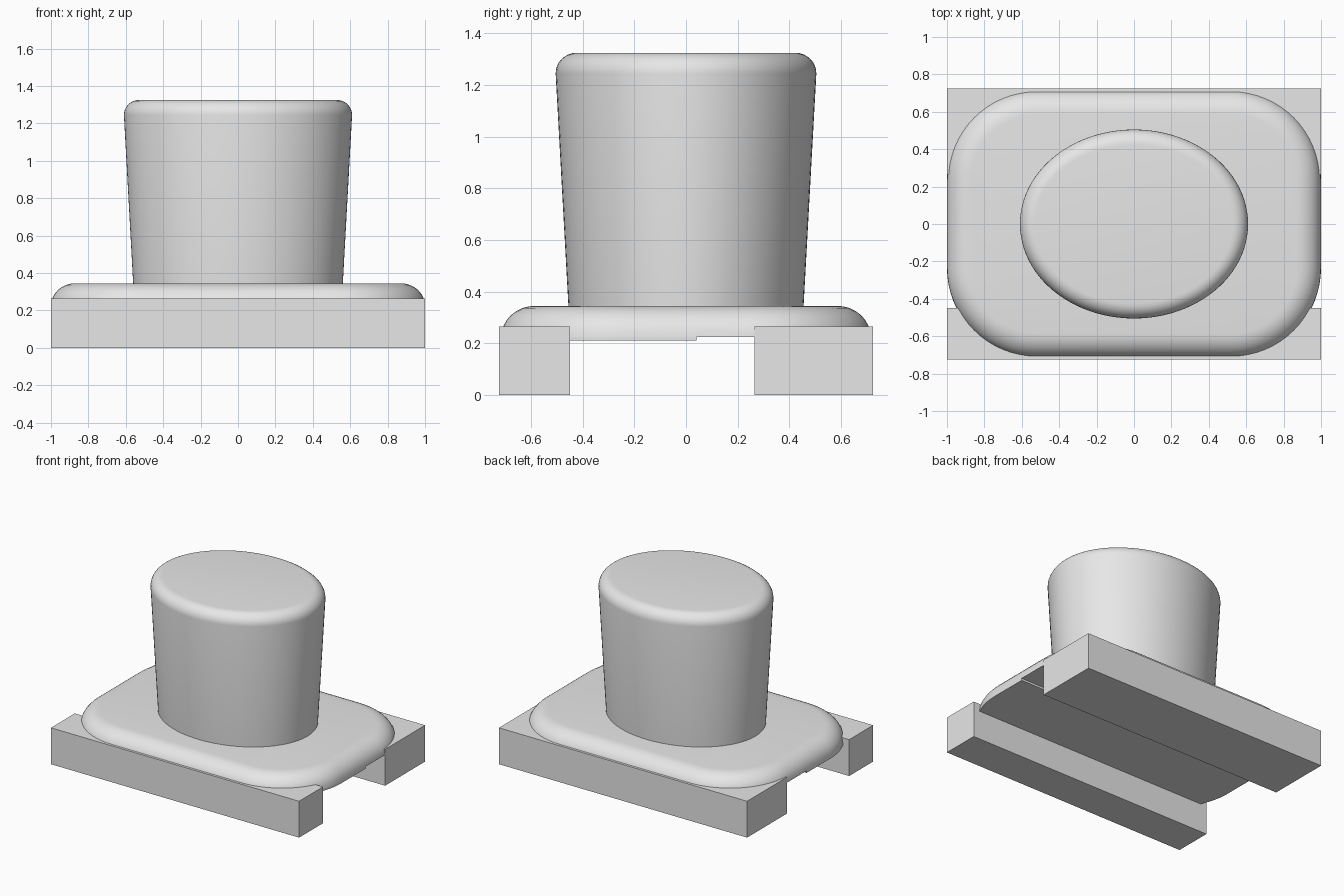
import bpy, bmesh
from math import sin, cos, pi

cube = bpy.data.objects.get("Cube")
if cube:
    bpy.data.objects.remove(cube, do_unlink=True)

grey = bpy.data.materials.new("plain grey")
grey.use_nodes = True
grey.diffuse_color = (0.8, 0.8, 0.8, 1)
grey.node_tree.nodes["Principled BSDF"].inputs["Base Color"].default_value = (0.8, 0.8, 0.8, 1)


def finish(name, bm, smooth=False):
    """Turn a bmesh into a named, coloured object."""
    bmesh.ops.recalc_face_normals(bm, faces=bm.faces)
    mesh = bpy.data.meshes.new(name)
    bm.to_mesh(mesh)
    bm.free()
    mesh.materials.append(grey)
    obj = bpy.data.objects.new(name, mesh)
    bpy.context.collection.objects.link(obj)
    if smooth:
        bpy.ops.object.select_all(action='DESELECT')
        obj.select_set(True)
        bpy.context.view_layer.objects.active = obj
        bpy.ops.object.shade_smooth_by_angle(angle=pi / 6)
    return obj


def loft(outline, profile):
    """Stack inset copies of an outline at the (inset, z) profile points."""
    bm = bmesh.new()
    rings = [[bm.verts.new((x, y, z)) for x, y in outline(inset)] for inset, z in profile]
    n = len(rings[0])
    for low, high in zip(rings, rings[1:]):
        for i in range(n):
            j = (i + 1) % n
            bm.faces.new((low[i], low[j], high[j], high[i]))
    bm.faces.new(rings[0][::-1])
    bm.faces.new(rings[-1])
    return bm


def rounded_rectangle(inset, steps=16):
    radius = 0.48 - inset
    points = []
    for corner, (sx, sy) in enumerate([(1, 1), (-1, 1), (-1, -1), (1, -1)]):
        for i in range(steps + 1):
            a = (corner + i / steps) * pi / 2
            points.append((sx * 0.52 + radius * cos(a), sy * 0.235 + radius * sin(a)))
    return points


def ellipse(inset, steps=96):
    return [((0.61 - inset) * cos(2 * pi * i / steps),
             (0.505 - inset) * sin(2 * pi * i / steps)) for i in range(steps)]


def rounded_edge(width, height, z, steps=8):
    """Quarter-round profile from a side wall up to a flat top."""
    angles = [i / steps * pi / 2 for i in range(steps + 1)]
    return [(width * (1 - cos(a)), z + height * sin(a)) for a in angles]


def box(name, y0, y1, z0, z1):
    bm = bmesh.new()
    bmesh.ops.create_cube(bm, size=1)
    for v in bm.verts:
        v.co = (v.co.x * 2, y1 if v.co.y > 0 else y0, z1 if v.co.z > 0 else z0)
    return finish(name, bm)


# Two rails that carry the plate
box("front_rail", -0.725, -0.45, 0, 0.265)
box("back_rail", 0.265, 0.725, 0, 0.265)

# Rounded base plate
finish("base_plate", loft(rounded_rectangle, rounded_edge(0.13, 0.12, 0.225)), True)

# Shallow step under the front half of the plate
pad = loft(rounded_rectangle, [(0, 0.21), (0, 0.225)])
bmesh.ops.bisect_plane(pad, geom=pad.verts[:] + pad.edges[:] + pad.faces[:],
                       plane_co=(0, 0.04, 0), plane_no=(0, 1, 0), clear_outer=True)
bmesh.ops.holes_fill(pad, edges=[e for e in pad.edges if e.is_boundary])
finish("underside_step", pad, True)

# Tapered oval knob with a rounded top rim
finish("oval_knob", loft(ellipse, [(0.05, 0.335)] + rounded_edge(0.08, 0.08, 1.245)), True)
